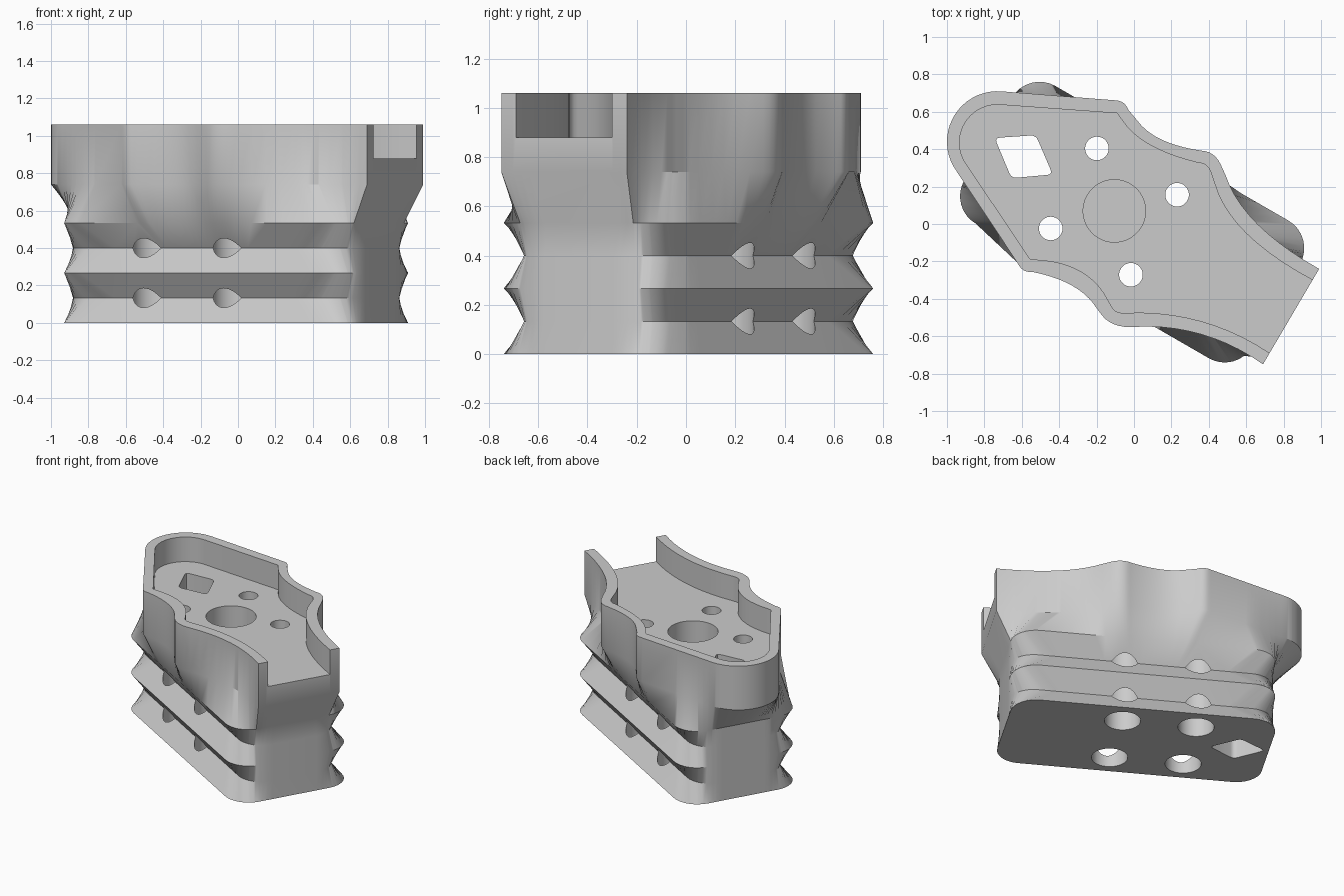
import bpy, bmesh, math
from mathutils import Vector

if "Cube" in bpy.data.objects:
    bpy.data.objects.remove(bpy.data.objects["Cube"])

C = Vector((-0.01, 0.01))                       # centre of the grooved base
TILT = math.radians(-30)
U = Vector((math.cos(TILT), math.sin(TILT)))    # long axis of the base
V = Vector((-U.y, U.x))

grey = bpy.data.materials.new("plain_grey")
grey.diffuse_color = (0.6, 0.6, 0.6, 1)
grey.use_nodes = True
grey.node_tree.nodes["Principled BSDF"].inputs["Base Color"].default_value = grey.diffuse_color


def bend(p, m, q, n=10):
    """Smooth curve from p to q passing through m."""
    p, m, q = Vector(p), Vector(m), Vector(q)
    c = 2 * m - (p + q) / 2
    return [(1 - t) ** 2 * p + 2 * t * (1 - t) * c + t * t * q
            for t in (i / n for i in range(n + 1))]


def arc(c, r, a0, a1, n):
    return [Vector((c[0] + r * math.cos(math.radians(a0 + (a1 - a0) * i / n)),
                    c[1] + r * math.sin(math.radians(a0 + (a1 - a0) * i / n))))
            for i in range(n + 1)]


def rounded_rect(a, b, r, n=8):
    """Rounded rectangle aligned with the tilted axes."""
    pts = []
    for k, (su, sv) in enumerate(((1, 1), (-1, 1), (-1, -1), (1, -1))):
        c = C + U * su * (a - r) + V * sv * (b - r)
        pts += arc(c, r, -30 + 90 * k, 60 + 90 * k, n)
    return pts


def radius(poly, ang):
    """Distance from the centre to the polygon along an angle."""
    d = Vector((math.cos(ang), math.sin(ang)))
    best = 0
    for i, p in enumerate(poly):
        p = p - C
        e = poly[(i + 1) % len(poly)] - C - p
        den = d.x * e.y - d.y * e.x
        if abs(den) < 1e-12:
            continue
        t = (p.x * e.y - p.y * e.x) / den
        s = (p.x * d.y - p.y * d.x) / den
        if t > 0 and -1e-6 <= s <= 1 + 1e-6:
            best = max(best, t)
    return best


def mesh_object(name, rings):
    """Closed solid from stacked rings of equal point count."""
    bm = bmesh.new()
    loops = [[bm.verts.new(p) for p in ring] for ring in rings]
    n = len(loops[0])
    for lo, hi in zip(loops, loops[1:]):
        for i in range(n):
            j = (i + 1) % n
            bm.faces.new((lo[i], lo[j], hi[j], hi[i]))
    bm.faces.new(loops[0][::-1])
    bm.faces.new(loops[-1])
    bmesh.ops.recalc_face_normals(bm, faces=bm.faces)
    me = bpy.data.meshes.new(name)
    bm.to_mesh(me)
    bm.free()
    me.materials.append(grey)
    ob = bpy.data.objects.new(name, me)
    bpy.context.collection.objects.link(ob)
    return ob


def prism(name, poly, z0, z1):
    return mesh_object(name, [[(p[0], p[1], z) for p in poly] for z in (z0, z1)])


# Outer outline of the upper shell
outline = arc((-0.73, 0.44), 0.27, 210, 85, 18)
outline += bend((-0.11, 0.662), (-0.06, 0.65), (-0.03, 0.61), 5)
outline += bend((0.02, 0.55), (0.15, 0.45), (0.36, 0.392))
outline += bend((0.38, 0.39), (0.43, 0.365), (0.465, 0.315), 5)
outline += bend((0.49, 0.26), (0.66, 0.0), (0.99, -0.24))
outline += bend((0.69, -0.75), (0.36, -0.59), (0.0, -0.55))
outline += bend((-0.05, -0.55), (-0.12, -0.53), (-0.17, -0.49), 5)
outline += bend((-0.20, -0.45), (-0.33, -0.33), (-0.54, -0.257))
outline += bend((-0.57, -0.255), (-0.60, -0.24), (-0.625, -0.205), 5)

# Main body: grooved base, blended neck and upper shell
wide = rounded_rect(0.889, 0.425, 0.17)
slim = rounded_rect(0.889, 0.33, 0.17)
angles = []
for a in sorted(math.atan2(p.y - C.y, p.x - C.x) for p in wide + slim + outline):
    if not angles or a - angles[-1] > 0.002:
        angles.append(a)
layers = [(wide, 0), (slim, 0.133), (wide, 0.267), (slim, 0.40),
          (wide, 0.533), (outline, 0.74), (outline, 1.06)]
rings = []
for poly, z in layers:
    ring = []
    for a in angles:
        r = radius(poly, a)
        ring.append((C.x + r * math.cos(a), C.y + r * math.sin(a), z))
    rings.append(ring)
body = mesh_object("grooved_housing", rings)

# Tray recess, open at the straight end
recess = arc((-0.73, 0.435), 0.203, 210, 85, 18)
recess += [Vector((-0.09, 0.592))]
recess += bend((-0.06, 0.55), (0.09, 0.42), (0.34, 0.328))
recess += bend((0.36, 0.325), (0.39, 0.31), (0.41, 0.28), 4)
recess += bend((0.43, 0.22), (0.60, -0.05), (0.955, -0.30))
recess += [Vector((1.13, -0.405)), Vector((0.90, -0.80))]
recess += bend((0.725, -0.69), (0.36, -0.52), (-0.04, -0.475))
recess += bend((-0.07, -0.475), (-0.10, -0.465), (-0.12, -0.44), 4)
recess += bend((-0.14, -0.405), (-0.29, -0.25), (-0.53, -0.19))
recess += [Vector((-0.555, -0.188))]
cutters = [prism("recess_cutter", recess, 0.88, 1.3)]

# Blind socket in the tray floor
cutters.append(prism("socket_cutter", arc((-0.105, 0.07), 0.167, 0, 354, 59), 0.40, 1.0))

# Four screw holes with wide bores that break into the grooves
for u in (-0.36, 0.135):
    for v in (-0.247, 0.247):
        c = C + U * u + V * v
        narrow = arc(c, 0.063, 0, 352.5, 47)
        bore = arc(c, 0.12, 0, 352.5, 47)
        cutters.append(mesh_object("screw_cutter", [
            [(p.x, p.y, z) for p in ring] for ring, z in
            ((bore, -0.1), (bore, 0.6), (narrow, 0.6), (narrow, 1.0))]))

# Slanted four-sided through slot with softened corners
corners = [Vector(p) for p in ((-0.745, 0.46), (-0.525, 0.475), (-0.435, 0.265), (-0.655, 0.245))]
slot = []
for i, p in enumerate(corners):
    a = p + (corners[i - 1] - p).normalized() * 0.03
    b = p + (corners[(i + 1) % 4] - p).normalized() * 0.03
    slot += bend(a, (a + b) / 4 + p / 2, b, 4)
cutters.append(prism("slot_cutter", slot, -0.1, 1.0))

bpy.context.view_layer.objects.active = body
for cut in cutters:
    cut.hide_render = True
    mod = body.modifiers.new("cut", 'BOOLEAN')
    mod.operation, mod.solver, mod.object = 'DIFFERENCE', 'EXACT', cut
    bpy.ops.object.modifier_apply(modifier=mod.name)
    bpy.data.objects.remove(cut)

bpy.ops.object.select_all(action='DESELECT')
body.select_set(True)
bpy.ops.object.shade_smooth_by_angle(angle=math.radians(30))
